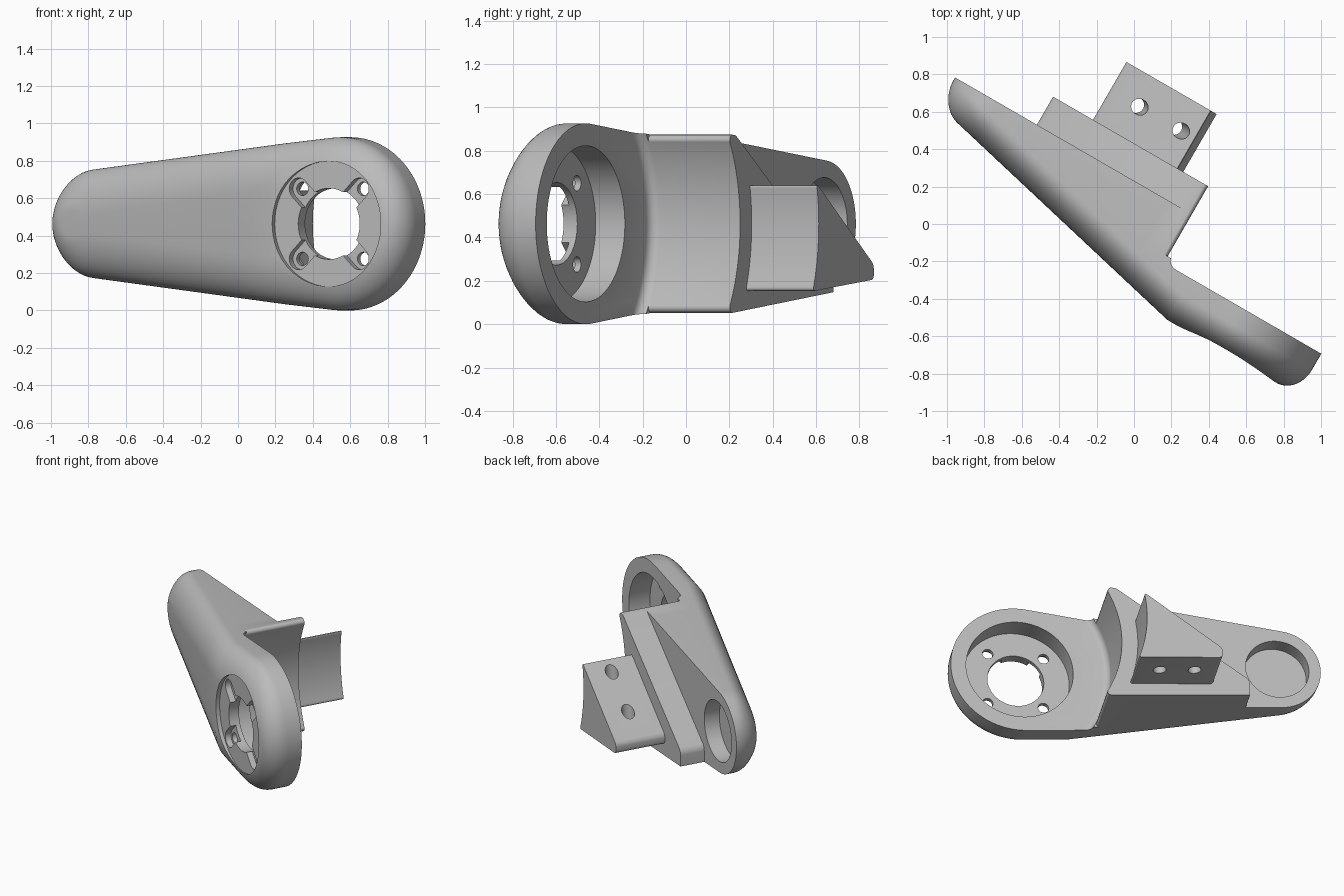
import bpy, bmesh, math
from math import sin, cos, pi, radians
from mathutils import Vector

if "Cube" in bpy.data.objects:
    bpy.data.objects.remove(bpy.data.objects["Cube"], do_unlink=True)

TILT = radians(-30)      # the whole part is turned about z
MID = 0.463              # height of the part's centre line
BIG_U, BIG_R = 0.751, 0.463
SMALL_U, SMALL_R = -0.928, 0.292
TANGENT = math.acos((SMALL_R - BIG_R) / (BIG_U - SMALL_U))

grey = bpy.data.materials.new("plain grey")
grey.use_nodes = True
grey.diffuse_color = (0.5, 0.5, 0.5, 1)
grey.node_tree.nodes["Principled BSDF"].inputs["Base Color"].default_value = (0.5, 0.5, 0.5, 1)


def finish(bm, name):
    """Turn a bmesh in local axes (along, depth, up) into a tilted object."""
    bmesh.ops.recalc_face_normals(bm, faces=bm.faces[:])
    mesh = bpy.data.meshes.new(name)
    bm.to_mesh(mesh)
    bm.free()
    mesh.materials.append(grey)
    obj = bpy.data.objects.new(name, mesh)
    obj.rotation_euler.z = TILT
    bpy.context.collection.objects.link(obj)
    return obj


def skin(bm, rings):
    """Join successive vertex rings with quads."""
    n = len(rings[0])
    for a, b in zip(rings, rings[1:]):
        for i in range(n):
            j = (i + 1) % n
            bm.faces.new((a[i], a[j], b[j], b[i]))


def lathe(name, u, z, profile, sides=64):
    """Round solid about the depth axis; profile is (radius, depth)."""
    bm = bmesh.new()
    rings = [[bm.verts.new((u + r * cos(2 * pi * i / sides), d, z + r * sin(2 * pi * i / sides)))
              for i in range(sides)] for r, d in profile]
    skin(bm, rings)
    bm.faces.new(rings[0])
    bm.faces.new(rings[-1])
    return finish(bm, name)


def prism(name, points, d0, d1, rounding=0):
    """Outline of (along, up) points extruded in depth, corners rounded."""
    bm = bmesh.new()
    rings = [[bm.verts.new((u, d, z)) for u, z in points] for d in (d0, d1)]
    skin(bm, rings)
    bm.faces.new(rings[0])
    bm.faces.new(rings[1])
    bmesh.ops.recalc_face_normals(bm, faces=bm.faces[:])
    if rounding:
        corners = [e for e in bm.edges if abs(e.verts[0].co.y - e.verts[1].co.y) > 0.01
                   and e.calc_face_angle() > 0.5]
        bmesh.ops.bevel(bm, geom=corners, offset=rounding, segments=5, profile=0.5, affect='EDGES')
    return finish(bm, name)


def cut(obj, cutters):
    """Subtract cutters one after another, then discard them."""
    bpy.context.view_layer.objects.active = obj
    for c in cutters:
        c.hide_render = True
        mod = obj.modifiers.new("cut", 'BOOLEAN')
        mod.operation, mod.solver, mod.object = 'DIFFERENCE', 'EXACT', c
        bpy.ops.object.modifier_apply(modifier=mod.name)
        bpy.data.objects.remove(c, do_unlink=True)


def smooth(obj):
    bpy.ops.object.select_all(action='DESELECT')
    obj.select_set(True)
    bpy.context.view_layer.objects.active = obj
    bpy.ops.object.shade_smooth_by_angle(angle=radians(30))


# Arm: tapered two-circle outline with a sloping, crowned front
def front_depth(u):
    return -0.355 + 0.234 * max(0, 0.411 - u)


def half_outline(fillet):
    """Upper half of the outline, drawn in further along the sides than at the ends."""
    def point(u, r, a):
        r -= fillet * (0.13 + 0.12 * sin(a) ** 2)
        return u + r * cos(a), r * sin(a)
    pts = [point(BIG_U, BIG_R, TANGENT * i / 28) for i in range(29)]
    left = [point(SMALL_U, SMALL_R, TANGENT + (pi - TANGENT) * i / 24) for i in range(25)]
    (u0, z0), (u1, z1) = pts[-1], left[0]
    for u in (0.411, 0.1, -0.3, -0.7):
        pts.append((u, z0 + (z1 - z0) * (u - u0) / (u1 - u0)))
    return pts + left


def make_arm():
    bm = bmesh.new()
    rings = []
    steps = 12
    for k in range(-1, steps + 1):
        t = max(k, 0) / steps * pi / 2
        half = half_outline(1 - cos(t))
        loop = half + [(u, -z) for u, z in half[-2:0:-1]]
        rings.append([bm.verts.new((u, 0.373 if k < 0 else front_depth(u) + 0.155 * (1 - sin(t)), MID + z))
                      for u, z in loop])
    skin(bm, rings)
    bm.faces.new(rings[0])
    face, n = rings[-1], len(rings[-1])
    for i in range(n // 2):
        strip = (face[i], face[i + 1], face[n - i - 1], face[-i])
        bm.faces.new(list(dict.fromkeys(strip)))
    return finish(bm, "arm")


arm = make_arm()

# Clear the space behind the large disc: concave wall with a filleted foot
WALL_U, WALL_R = 0.95, 0.803
foot = [(WALL_R - 0.045 * (1 - sin(a)), -0.1 + 0.045 * (1 - cos(a)))
        for a in (pi / 2 * i / 6 for i in range(7))]
cutters = [lathe("wall_cutter", WALL_U, MID, foot + [(WALL_R, 1)], 160)]


# Round the two acute outer corners of the concave wall
def corner_cutter(side, radius=0.022):
    z = 0.4135
    tip = Vector((WALL_U - math.sqrt(WALL_R ** 2 - z ** 2), z))
    along = Vector((-sin(TANGENT), cos(TANGENT)))
    down = Vector((-z, tip.x - WALL_U)).normalized()
    middle = (along + down).normalized()
    half = along.angle(down) / 2
    centre = tip + middle * radius / sin(half)
    start = math.atan2(-middle.y, -middle.x)
    sweep = pi / 2 - half
    pts = [centre + radius * Vector((cos(start + sweep * k / 5), sin(start + sweep * k / 5)))
           for k in range(-5, 6)] + [tip - middle * 0.05]
    return prism("corner_cutter", [(p.x, MID + side * p.y) for p in pts], -0.06, 1)


cutters += [corner_cutter(1), corner_cutter(-1)]

# Clear the space around the raised triangular block
cutters.append(prism("block_cutter", [(0.35, 0.982), (-0.715, 0.258), (-0.715, -0.3),
                                      (-2, -0.3), (-2, 1.4), (0.35, 1.4)], 0.2, 1, 0.03))

# Round pockets, front recess and centre hole
cutters += [
    lathe("small_pocket", SMALL_U, MID, [(0.213, 0.09), (0.213, 0.5)]),
    lathe("large_pocket", BIG_U, MID, [(0.36, -0.255), (0.36, 0)], 96),
    lathe("front_recess", BIG_U, MID, [(0.335, -0.6), (0.335, -0.328)], 96),
    lathe("centre_hole", BIG_U, MID, [(0.19, -0.6), (0.19, 0)]),
]

# Four screw holes with counterbored slots leading to the centre
for q in range(4):
    a = pi / 4 + q * pi / 2
    ca, sa = cos(a), sin(a)
    cutters.append(lathe("screw_hole", BIG_U + 0.265 * ca, MID + 0.265 * sa,
                         [(0.036, -0.6), (0.036, 0)], 24))
    slot = [(0.1, -0.058)] + [(0.265 + 0.058 * cos(t), 0.058 * sin(t))
            for t in (-pi / 2 + pi * i / 16 for i in range(17))] + [(0.1, 0.058)]
    cutters.append(prism("slot", [(BIG_U + r * ca - s * sa, MID + r * sa + s * ca) for r, s in slot],
                         -0.6, -0.287))
cut(arm, cutters)
smooth(arm)

# Mounting bracket: smaller triangle with a concave near wall
arc = []
for i in range(17):
    z = 0.152 + (0.65 - 0.152) * i / 16
    arc.append((0.95 - math.sqrt(0.91 ** 2 - (z - MID) ** 2), z))
bracket = prism("mounting_bracket", arc + [(-0.468, 0.275), (-0.468, 0.206)], 0.36, 0.73, 0.022)


# Two bolt holes square to the bracket's underside
def bolt_hole(u):
    lean = 0.1034
    bm = bmesh.new()
    rings = [[bm.verts.new((u + lean * (z - 0.42) + 0.043 * cos(2 * pi * i / 32),
                            0.557 + 0.043 * sin(2 * pi * i / 32), z))
              for i in range(32)] for z in (-0.2, 1)]
    skin(bm, rings)
    bm.faces.new(rings[0])
    bm.faces.new(rings[1])
    return finish(bm, "bolt_hole")


cut(bracket, [bolt_hole(-0.285), bolt_hole(-0.048)])
smooth(bracket)
